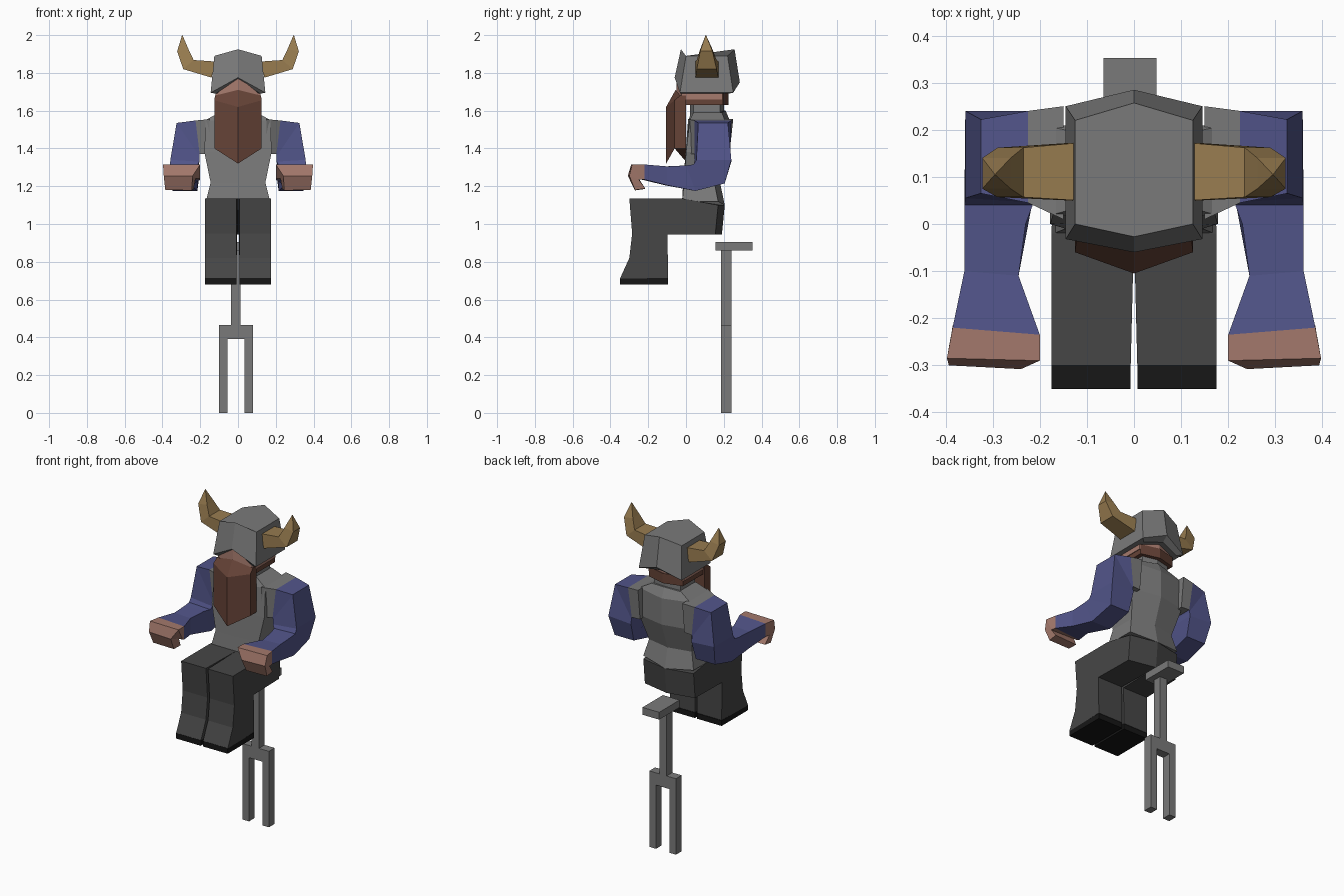
import bpy, bmesh


def material(name, rgb):
    lin = [((c / 255 + 0.055) / 1.055) ** 2.4 if c > 10 else c / 255 / 12.92 for c in rgb]
    m = bpy.data.materials.new(name)
    m.diffuse_color = (*lin, 1)
    return m


GREY = material("armour_grey", (122, 122, 122))
BLUE = material("sleeve_blue", (82, 85, 138))
SKIN = material("skin", (164, 121, 108))
BROWN = material("beard_brown", (102, 67, 55))
HORN = material("horn_tan", (152, 124, 80))
DARK = material("trouser_dark", (70, 70, 70))
BLACK = material("sole_black", (22, 22, 22))


def loft(name, rings, mats, rule=None):
    """Skin a list of equal rings, cap both ends; rule(segment) picks the material."""
    bm = bmesh.new()
    vs = [[bm.verts.new(p) for p in r] for r in rings]
    n = len(rings[0])
    for s in range(len(vs) - 1):
        for i in range(n):
            j = (i + 1) % n
            f = bm.faces.new((vs[s][i], vs[s][j], vs[s + 1][j], vs[s + 1][i]))
            f.material_index = rule(s) if rule else 0
    bm.faces.new(vs[0])
    last = bm.faces.new(vs[-1])
    last.material_index = rule(len(vs) - 2) if rule else 0
    bmesh.ops.remove_doubles(bm, verts=bm.verts, dist=0.0005)
    bmesh.ops.recalc_face_normals(bm, faces=bm.faces)
    me = bpy.data.meshes.new(name)
    bm.to_mesh(me)
    bm.free()
    for m in mats:
        me.materials.append(m)
    ob = bpy.data.objects.new(name, me)
    bpy.context.collection.objects.link(ob)
    return ob


def box(name, x0, x1, y0, y1, z0, z1, mat):
    ring = lambda z: [(x0, y0, z), (x1, y0, z), (x1, y1, z), (x0, y1, z)]
    return loft(name, [ring(z0), ring(z1)], [mat])


def hexa(w, fc, fs, bs, bc, zf, zs, zb):
    """Six-sided ring: front/back centre points and side corners."""
    return [(0, fc, zf), (w, fs, zs), (w, bs, zs), (0, bc, zb), (-w, bs, zs), (-w, fs, zs)]


def flip(rings, s):
    return [[(s * x, y, z) for x, y, z in r] for r in rings]


# Seat, post and fork
box("seat", -0.065, 0.048, 0.155, 0.352, 0.86, 0.905, GREY)
box("seat_post", -0.037, 0.012, 0.185, 0.24, 0.465, 0.86, GREY)
box("fork_crown", -0.10, 0.08, 0.185, 0.24, 0.39, 0.465, GREY)
box("fork_left", -0.10, -0.055, 0.185, 0.24, 0, 0.39, GREY)
box("fork_right", 0.035, 0.08, 0.185, 0.24, 0, 0.39, GREY)

# Torso and neck
loft("torso", [
    hexa(0.17, -0.02, -0.02, 0.17, 0.205, 1.135, 1.12, 1.10),
    hexa(0.145, -0.015, -0.01, 0.15, 0.18, 1.22, 1.22, 1.22),
    hexa(0.178, -0.002, 0.0, 0.20, 0.235, 1.38, 1.38, 1.38),
    hexa(0.172, 0.01, 0.02, 0.205, 0.235, 1.54, 1.55, 1.54),
    hexa(0.10, 0.03, 0.04, 0.19, 0.21, 1.60, 1.59, 1.60)], [GREY])
loft("neck", [hexa(0.09, 0.02, 0.04, 0.18, 0.20, z, z, z) for z in (1.55, 1.66)], [GREY])

# Head: hair below, face band above
loft("hair", [hexa(0.115, -0.05, -0.02, 0.195, 0.225, z, z, z) for z in (1.63, 1.69)], [BROWN])
loft("face", [
    hexa(0.12, -0.052, -0.025, 0.19, 0.22, 1.68, 1.66, 1.68),
    hexa(0.118, -0.048, -0.02, 0.19, 0.22, 1.79, 1.73, 1.73)], [SKIN])

# Beard
loft("beard", [
    hexa(0.122, -0.055, -0.03, 0.0, 0.0, 1.71, 1.68, 1.69),
    hexa(0.125, -0.105, -0.06, 0.0, 0.0, 1.62, 1.655, 1.65),
    hexa(0.125, -0.105, -0.06, 0.0, 0.0, 1.32, 1.40, 1.33)], [BROWN])

# Helmet with arched brow
loft("helmet", [
    hexa(0.118, -0.04, -0.025, 0.225, 0.25, 1.765, 1.69, 1.72),
    hexa(0.145, -0.06, -0.032, 0.25, 0.285, 1.775, 1.695, 1.75),
    hexa(0.125, -0.027, 0.0, 0.22, 0.257, 1.925, 1.89, 1.925)], [GREY])

for side, s in (("left", -1), ("right", 1)):
    # Horn: base, bend, upper bend, tip
    horn = []
    for (xi, zi), (xo, zo), y0, y1 in (
            ((0.12, 1.86), (0.12, 1.775), 0.05, 0.172),
            ((0.235, 1.868), (0.29, 1.82), 0.057, 0.162),
            ((0.262, 1.925), (0.322, 1.915), 0.075, 0.14),
            ((0.294, 2.0), (0.296, 2.0), 0.104, 0.106)):
        horn.append([(xi, y0, zi), (xi, y1, zi), (xo, y1, zo), (xo, y0, zo)])
    horn[0][2] = (0.14, 0.172, 1.775)
    horn[0][3] = (0.14, 0.05, 1.775)
    loft("horn_" + side, flip(horn, s), [HORN])

    # Arm: grey shoulder, then blue sleeve bending forward at the elbow
    arm = [
        [(0.15, 0.25, 1.555), (0.15, 0.01, 1.555), (0.15, 0.01, 1.37), (0.15, 0.23, 1.37)],
        [(0.225, 0.24, 1.548), (0.225, 0.045, 1.548), (0.203, 0.045, 1.37), (0.203, 0.235, 1.37)],
        [(0.325, 0.222, 1.535), (0.325, 0.065, 1.535), (0.205, 0.045, 1.36), (0.205, 0.235, 1.36)],
        [(0.358, 0.24, 1.34), (0.358, 0.055, 1.34), (0.205, 0.045, 1.33), (0.205, 0.24, 1.33)],
        [(0.34, 0.205, 1.215), (0.36, 0.04, 1.315), (0.215, 0.04, 1.31), (0.21, 0.205, 1.215)],
        [(0.345, 0.05, 1.175), (0.36, 0.0, 1.31), (0.23, 0.0, 1.31), (0.215, 0.05, 1.175)],
        [(0.36, -0.10, 1.205), (0.36, -0.10, 1.305), (0.245, -0.11, 1.305), (0.245, -0.11, 1.205)],
        [(0.385, -0.22, 1.235), (0.385, -0.22, 1.315), (0.20, -0.235, 1.315), (0.20, -0.235, 1.235)]]
    loft("arm_" + side, flip(arm, s), [GREY, BLUE], lambda seg: 0 if seg == 0 else 1)

    # Hand: knuckle block with curled fingers below
    hand = [
        [(0.385, -0.22, 1.235), (0.385, -0.22, 1.315), (0.20, -0.235, 1.315), (0.20, -0.235, 1.235)],
        [(0.39, -0.245, 1.235), (0.397, -0.285, 1.315), (0.20, -0.29, 1.315), (0.20, -0.25, 1.24)],
        [(0.39, -0.25, 1.235), (0.393, -0.30, 1.255), (0.24, -0.308, 1.255), (0.225, -0.25, 1.24)],
        [(0.385, -0.215, 1.188), (0.385, -0.27, 1.18), (0.245, -0.27, 1.178), (0.235, -0.22, 1.185)]]
    loft("hand_" + side, flip(hand, s), [SKIN])

    # Seated leg: side profile spanned between inner and outer faces
    profile = [(0.205, 1.10), (-0.02, 1.135), (-0.30, 1.135), (-0.285, 0.95), (-0.30, 0.82),
               (-0.35, 0.71), (-0.095, 0.715), (-0.098, 0.945), (0.19, 0.945)]
    inner = [(0.0 if y > -0.05 else 0.007, y, z) for y, z in profile]
    outer = [(0.17 if y > 0 else 0.175, y - (0.035 if y > 0 else 0), z) for y, z in profile]
    loft("leg_" + side, flip([inner, outer], s), [DARK])
    x0, x1 = sorted((0.007 * s, 0.175 * s))
    box("sole_" + side, x0, x1, -0.35, -0.095, 0.68, 0.713, BLACK)
